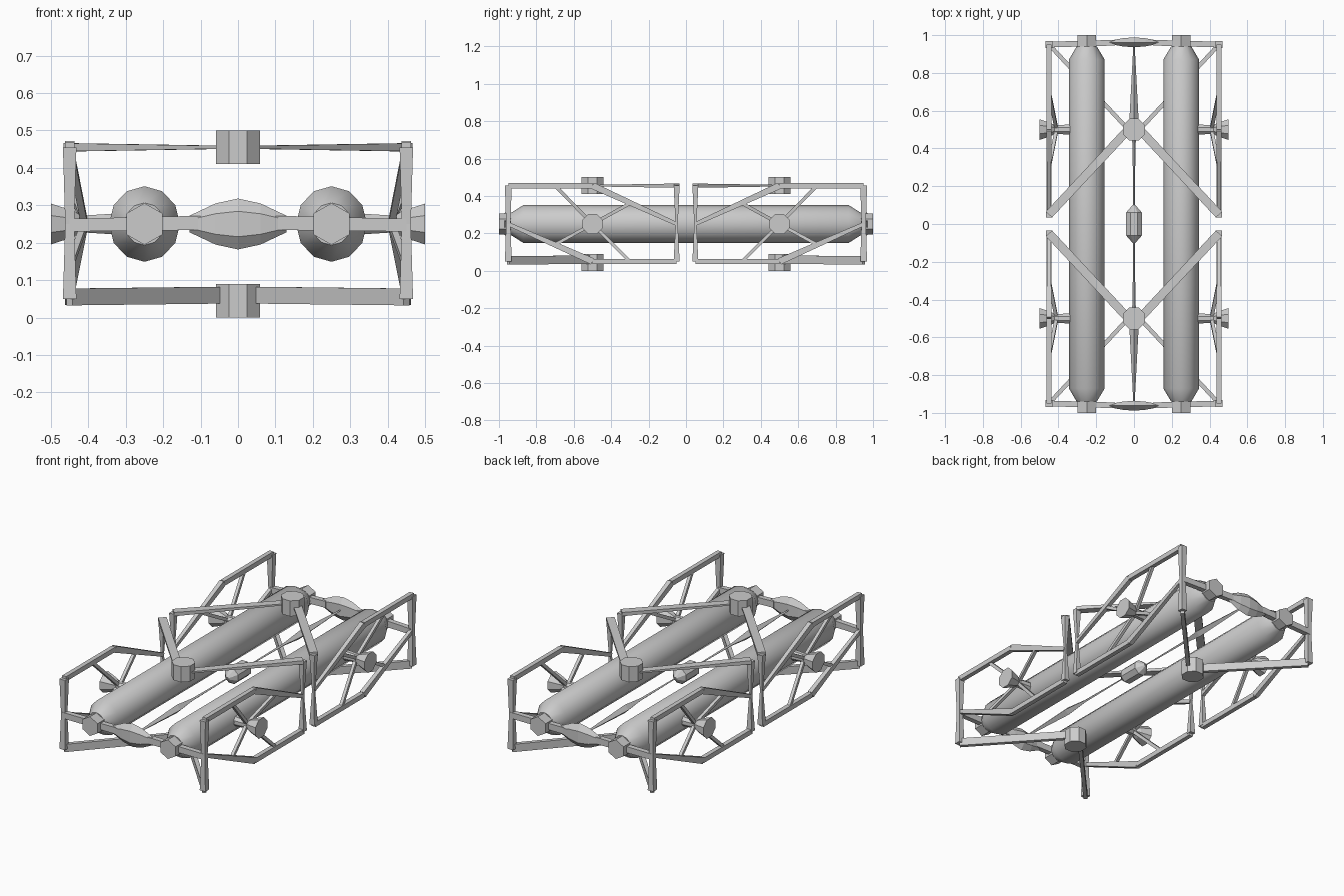
import bpy, bmesh, math
from mathutils import Vector

cube = bpy.data.objects.get("Cube")
if cube:
    bpy.data.objects.remove(cube)

grey = bpy.data.materials.new("light_grey")
grey.use_nodes = True
grey.diffuse_color = (0.6, 0.6, 0.6, 1)
grey.node_tree.nodes["Principled BSDF"].inputs["Base Color"].default_value = (0.6, 0.6, 0.6, 1)

MID = 0.25      # height of the centre plane
SIDE = 0.45     # half width of the cage
LOW, HIGH = 0.05, 0.455
INNER, HUB, OUTER = 0.05, 0.5, 0.95   # cage stations along y


def finish(name, bm, smooth=False):
    bmesh.ops.recalc_face_normals(bm, faces=bm.faces)
    mesh = bpy.data.meshes.new(name)
    bm.to_mesh(mesh)
    bm.free()
    mesh.materials.append(grey)
    obj = bpy.data.objects.new(name, mesh)
    bpy.context.collection.objects.link(obj)
    if smooth:
        bpy.ops.object.select_all(action='DESELECT')
        obj.select_set(True)
        bpy.context.view_layer.objects.active = obj
        bpy.ops.object.shade_smooth_by_angle(angle=math.radians(40))
    return obj


def loft(bm, rings):
    loops = [[bm.verts.new(p) for p in ring] for ring in rings]
    n = len(loops[0])
    for a, b in zip(loops, loops[1:]):
        for i in range(n):
            j = (i + 1) % n
            bm.faces.new((a[i], a[j], b[j], b[i]))
    bm.faces.new(loops[0])
    bm.faces.new(loops[-1])


def turned(name, centre, axis, profile, sides, squash=(1, 1), phase=0.0, smooth=False):
    """Solid of revolution; profile is (position along axis, radius)."""
    axis = Vector(axis)
    u = Vector((0, 0, 1)) if axis.z == 0 else Vector((1, 0, 0))
    v = axis.cross(u)
    rings = []
    for d, r in profile:
        ring = []
        for i in range(sides):
            t = 2 * math.pi * i / sides + phase
            ring.append(Vector(centre) + axis * d + u * r * squash[0] * math.cos(t)
                        + v * r * squash[1] * math.sin(t))
        rings.append(ring)
    bm = bmesh.new()
    loft(bm, rings)
    return finish(name, bm, smooth)


def bar(bm, a, b, size_a, size_b, up=(0, 0, 1)):
    """Tapered box strut; sizes are (width, height) at each end."""
    a, b = Vector(a), Vector(b)
    side = (b - a).cross(Vector(up)).normalized()
    top = side.cross(b - a).normalized()
    rings = []
    for p, (w, h) in ((a, size_a), (b, size_b)):
        rings.append([p + side * w / 2 * i + top * h / 2 * j
                      for i, j in ((-1, -1), (1, -1), (1, 1), (-1, 1))])
    loft(bm, rings)


# Twin long tubes with chamfered ends and hexagonal nozzles
for sx, label in ((1, "left"), (-1, "right")):
    x = 0.25 * sx
    turned(label + "_tube", (x, 0, MID), (0, 1, 0),
           [(-0.94, 0.055), (-0.87, 0.098), (0.87, 0.098), (0.94, 0.055)],
           12, (1.03, 0.97), smooth=True)
    for sy, end in ((-1, "front"), (1, "back")):
        turned(f"{label}_{end}_nozzle", (x, 0, MID), (0, sy, 0),
               [(0.92, 0.056), (1.0, 0.056)], 6)

# Centre pod between the tubes
turned("centre_pod", (0, 0, MID), (0, 1, 0),
       [(-0.1, 0.008), (-0.06, 0.046), (0.06, 0.046), (0.1, 0.008)], 8, phase=math.pi / 8)

for sy, end in ((-1, "front"), (1, "back")):
    # End pod
    turned(end + "_end_pod", (0, 0.962 * sy, MID), (1, 0, 0),
           [(-0.13, 0.022), (-0.06, 0.055), (0, 0.068), (0.06, 0.055), (0.13, 0.022)],
           6, (1, 0.45))

    # Top and bottom hubs
    for z, level in ((0.455, "top"), (0.045, "bottom")):
        turned(f"{end}_{level}_hub", (0, HUB * sy, z), (0, 0, 1),
               [(-0.045, 0.063), (0.045, 0.063)], 8, phase=math.pi / 8)

    # Needle running from the centre pod to the end pod
    turned(end + "_needle", (0, 0, MID), (0, sy, 0),
           [(0.09, 0.004), (0.42, 0.008), (0.56, 0.024), (0.94, 0.004)], 4)

    # Flared side hubs
    for sx, label in ((1, "left"), (-1, "right")):
        turned(f"{label}_{end}_side_hub", (0, HUB * sy, MID), (sx, 0, 0),
               [(0.33, 0.03), (0.42, 0.024), (0.44, 0.038), (0.5, 0.059)], 8,
               phase=math.pi / 8)

        # Cage of tapered struts around each hub group
        def at(y, z, x=SIDE):
            return (x * sx, y * sy, z)

        out = (sx, 0, 0)
        bm = bmesh.new()
        flat, tall, thin = (0.045, 0.022), (0.022, 0.045), (0.018, 0.018)
        # hub arms to the inner top and outer bottom corners
        bar(bm, at(HUB, HIGH, 0.03), at(INNER, HIGH), (0.045, 0.008), flat)
        bar(bm, at(HUB, 0.06, 0.03), at(OUTER, LOW + 0.005), tall, tall)
        # end bar out to the cage corner
        bar(bm, at(OUTER + 0.01, MID + 0.003, 0.1), at(OUTER, MID - 0.003),
            (0.03, 0.038), (0.03, 0.034))
        # corner uprights, waisted in the middle
        for y, bulk in ((INNER, 0.032), (OUTER, 0.036)):
            waist = 0.012 if y == INNER else 0.024
            for z in (LOW, HIGH):
                bar(bm, at(y, z), at(y, MID), (bulk, bulk), (waist, waist), out)
        # side rails, level then sloping to the waist of the opposite upright
        rails = ((OUTER, HIGH, INNER), (INNER, LOW, OUTER))
        for start, z, stop in rails:
            bar(bm, at(start, z), at(HUB, z), (0.026, 0.028), (0.026, 0.028))
            bar(bm, at(HUB, z), at(stop, MID), (0.026, 0.036), (0.02, 0.02))
        # cross struts from the side hub to the rails
        for y, z in ((0.7, HIGH), (0.3, 0.36), (0.3, LOW), (0.7, 0.14)):
            bar(bm, at(HUB, MID, 0.41), at(y, z), thin, thin, out)
        finish(f"{label}_{end}_cage", bm)
